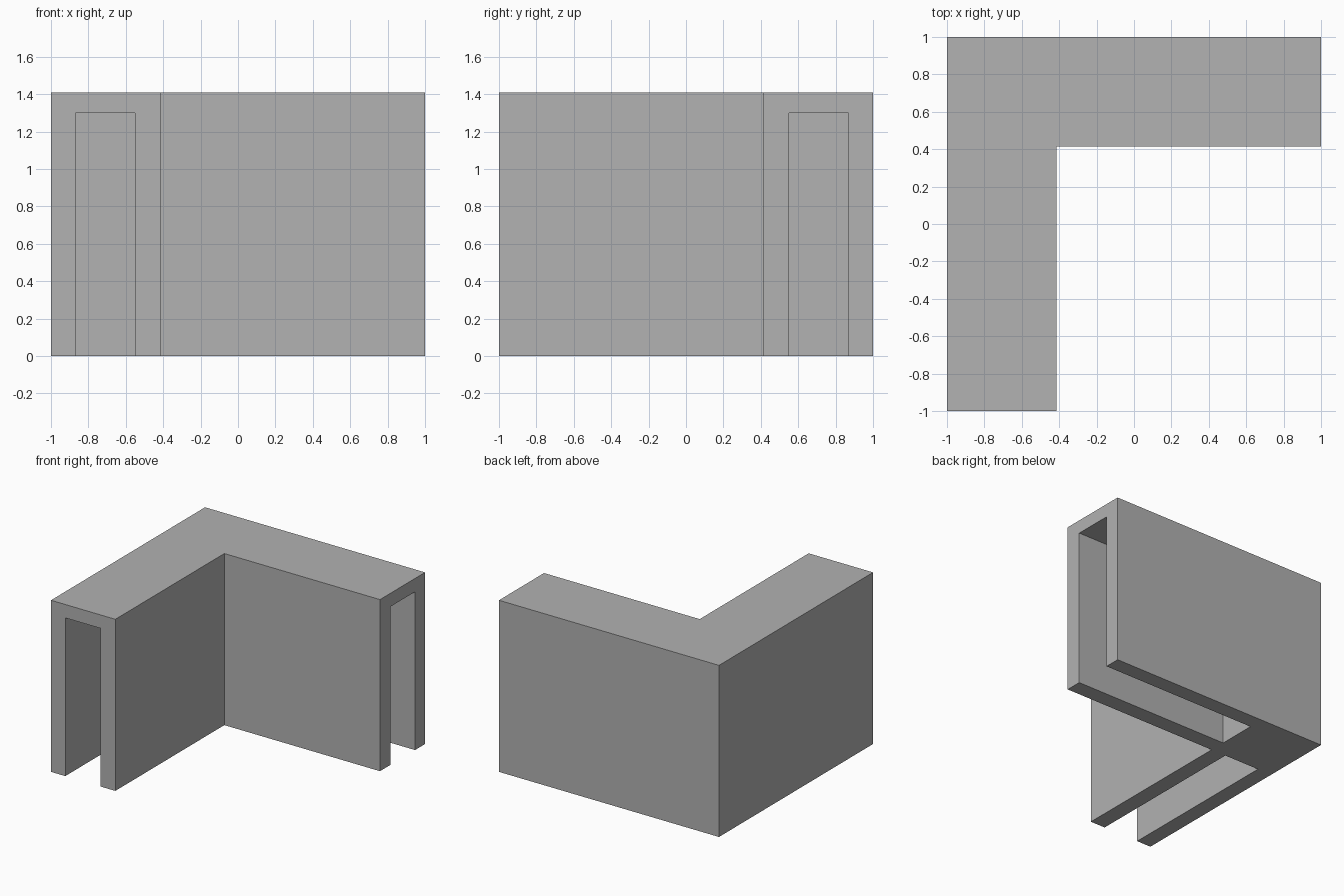
import bpy
import bmesh
from mathutils import Vector

old = bpy.data.objects.get("Cube")
if old:
    bpy.data.objects.remove(old, do_unlink=True)

HEIGHT = 1.41
INNER = 0.415                 # inside edge of each arm, and closed end of each slot
SLOT_NEAR, SLOT_FAR = 0.55, 0.87
SLOT_TOP = 1.30
OVERSHOOT = 0.1               # cutters pass the open faces by this much

grey = bpy.data.materials.new("plain_grey")
grey.use_nodes = True
colour = (0.445, 0.445, 0.445, 1)
grey.diffuse_color = colour
grey.node_tree.nodes["Principled BSDF"].inputs["Base Color"].default_value = colour


def prism(name, outline, bottom, top):
    """Extrude a flat outline straight up into a closed solid."""
    bm = bmesh.new()
    base = bm.faces.new([bm.verts.new((x, y, bottom)) for x, y in outline])
    raised = bmesh.ops.extrude_face_region(bm, geom=[base])["geom"]
    bmesh.ops.translate(bm, vec=Vector((0, 0, top - bottom)),
                        verts=[v for v in raised if isinstance(v, bmesh.types.BMVert)])
    bmesh.ops.recalc_face_normals(bm, faces=bm.faces)
    mesh = bpy.data.meshes.new(name)
    bm.to_mesh(mesh)
    bm.free()
    mesh.materials.append(grey)
    obj = bpy.data.objects.new(name, mesh)
    bpy.context.collection.objects.link(obj)
    return obj


# L-shaped corner block
corner_block = prism("corner_block",
                     [(-1, -1), (-INNER, -1), (-INNER, INNER),
                      (1, INNER), (1, 1), (-1, 1)], 0, HEIGHT)

# One slot along each arm, mirrored across the diagonal
end = 1 + OVERSHOOT
side_slot = [(-INNER, SLOT_NEAR), (end, SLOT_NEAR), (end, SLOT_FAR), (-INNER, SLOT_FAR)]
front_slot = [(-y, -x) for x, y in side_slot]

for name, outline in (("side_slot_cutter", side_slot), ("front_slot_cutter", front_slot)):
    cutter = prism(name, outline, -OVERSHOOT, SLOT_TOP)
    cutter.hide_render = True
    cut = corner_block.modifiers.new(name, "BOOLEAN")
    cut.operation = "DIFFERENCE"
    cut.solver = "EXACT"
    cut.object = cutter
    bpy.context.view_layer.objects.active = corner_block
    bpy.ops.object.modifier_apply(modifier=cut.name)
    bpy.data.objects.remove(cutter, do_unlink=True)
